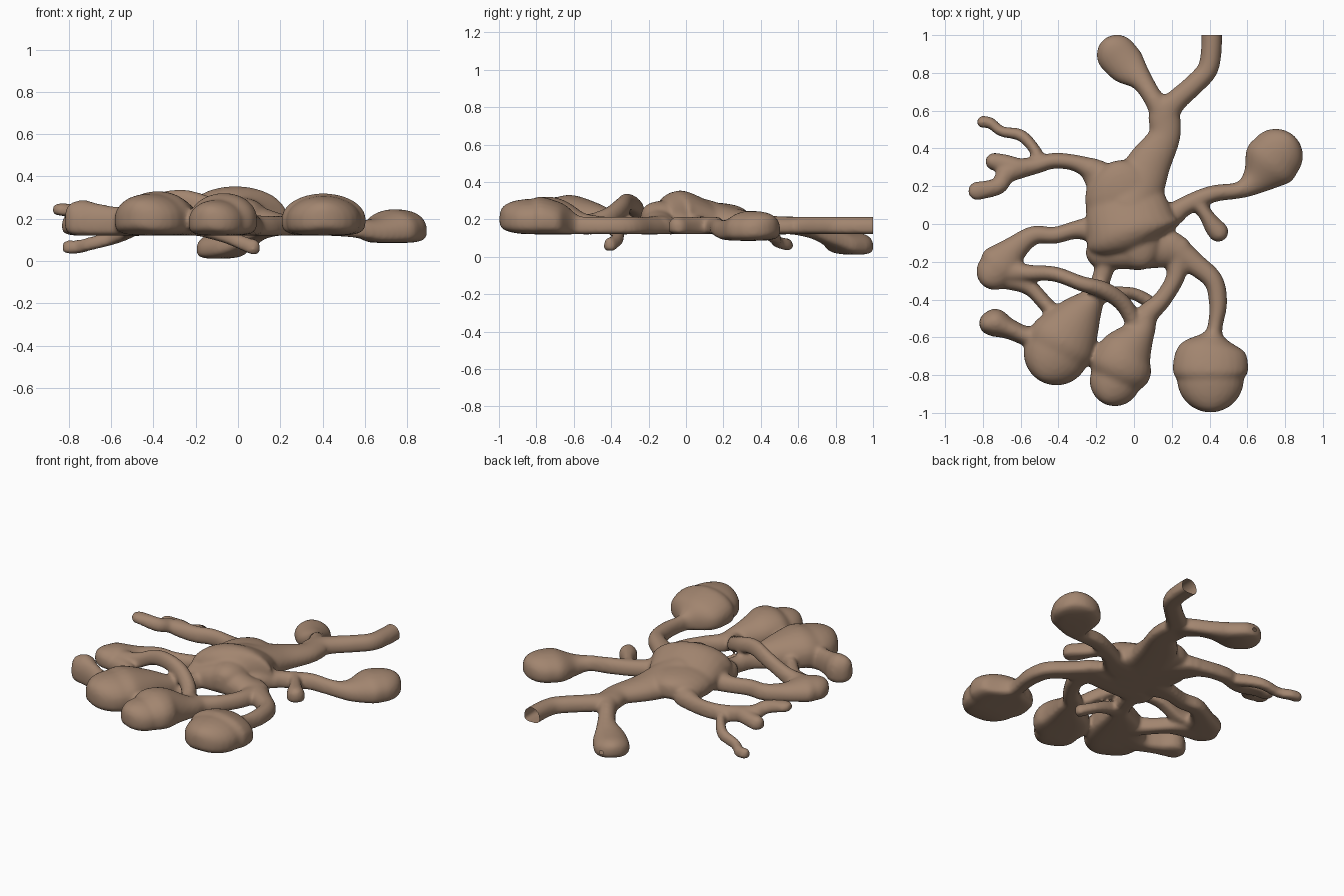
import bpy, bmesh, math
from mathutils import Vector

bm = bmesh.new()
N = 24


def spline(pts, steps=6):
    """Catmull-Rom through (x, y, z_bottom, z_top, half_width) points."""
    out = []
    for i in range(len(pts) - 1):
        a, b, c, d = (pts[max(0, i - 1)], pts[i], pts[i + 1], pts[min(len(pts) - 1, i + 2)])
        for s in range(steps):
            t = s / steps
            out.append([0.5 * (2 * q + (r - p) * t + (2 * p - 5 * q + 4 * r - u) * t * t
                               + (3 * q - p - 3 * r + u) * t ** 3)
                        for p, q, r, u in zip(a, b, c, d)])
    return out + [list(pts[-1])]


def section(p, side, scale_w=1, scale_h=1):
    """D-shaped ring: domed top, flattened underside."""
    x, y, zb, zt, w = p
    mid = zb + 0.4 * (zt - zb)
    ring = []
    for k in range(N):
        a = 2 * math.pi * k / N
        c, s = math.cos(a), math.sin(a)
        if s < 0:
            c = math.copysign(abs(c) ** 0.5, c)
            h = -abs(s) ** 0.5 * (mid - zb)
        else:
            h = s * (zt - mid)
        o = side * (c * w * scale_w)
        ring.append(bm.verts.new((x + o.x, y + o.y, mid + h * scale_h)))
    return ring


def limb(*pts):
    """Loft of D-sections along a path, with rounded ends."""
    path = spline(pts)
    n = len(path)
    dirs = []
    for i in range(n):
        a, b = path[max(0, i - 1)], path[min(n - 1, i + 1)]
        dirs.append(Vector((b[0] - a[0], b[1] - a[1], 0)).normalized())

    def cap(i, sign):
        p, d, rings = path[i], dirs[i], []
        for k in range(1, 7):
            t = math.radians(14 * k)
            q = list(p)
            q[0] += sign * d.x * p[4] * math.sin(t)
            q[1] += sign * d.y * p[4] * math.sin(t)
            rings.append(section(q, Vector((d.y, -d.x, 0)), math.cos(t), math.cos(t) ** 0.55))
        return rings
    rings = cap(0, -1)[::-1]
    rings += [section(p, Vector((d.y, -d.x, 0))) for p, d in zip(path, dirs)]
    rings += cap(n - 1, 1)
    for r0, r1 in zip(rings, rings[1:]):
        for k in range(N):
            j = (k + 1) % N
            bm.faces.new((r0[k], r0[j], r1[j], r1[k]))
    bm.faces.new(rings[0][::-1])
    bm.faces.new(rings[-1])


B, T = 0.12, 0.215   # usual underside and top of the limbs

# central body, with spread corners
limb((-.05, .13, B, .29, .21), (-.02, 0, B, .35, .235), (0, -.07, B, .345, .245), (.02, -.12, B, .30, .125))
limb((-.17, -.15, B, .24, .085), (0, -.15, B, .28, .09), (.22, -.14, B, .22, .085))
limb((0, 0, B, .33, .15), (.13, .02, B, .26, .10), (.22, .06, B, .22, .06))
limb((-.05, .1, B, .30, .12), (-.19, .25, B, .23, .08), (-.22, .29, B, .22, .06))

# rear trunk and the open-ended limb
limb((-.01, .1, B, .31, .15), (.07, .3, B, .25, .12), (.16, .46, B, .22, .085), (.165, .58, B, T, .085),
     (.22, .65, B, T, .06), (.32, .74, B, T, .055), (.39, .82, B, T, .055), (.41, .93, B, T, .055),
     (.41, 1.06, B, T, .055))
# low rear lobe
limb((.16, .58, B, T, .075), (.1, .67, .10, .2, .052), (.04, .76, .06, .165, .06),
     (-.03, .83, .02, .14, .1), (-.09, .895, .01, .13, .108))

# right lobe and its side knob
limb((.18, .04, B, .22, .055), (.3, .11, B, T, .05), (.42, .16, B, T, .045), (.56, .18, .11, .2, .045),
     (.64, .23, .09, .2, .08), (.71, .31, .085, .24, .145), (.75, .36, .085, .245, .145))
limb((.33, .12, B, T, .04), (.38, .05, B, T, .038), (.42, -.01, B, .215, .05), (.445, -.04, B, .215, .055))

# front right lobe
limb((.2, -.12, B, .22, .08), (.32, -.21, B, T, .06), (.42, -.3, B, T, .052), (.445, -.42, B, T, .048),
     (.43, -.54, B, T, .04), (.42, -.59, B, .23, .06), (.41, -.66, B, .285, .175),
     (.405, -.77, B, .32, .2), (.405, -.82, B, .31, .178))

# front middle lobe
limb((.23, -.16, B, T, .075), (.22, -.28, B, T, .05), (.15, -.4, B, T, .048), (.07, -.48, B, .22, .06),
     (.04, -.56, B, .24, .075), (-.04, -.68, B, .31, .145), (-.075, -.77, B, .32, .165),
     (-.1, -.83, B, .29, .135))

# front left lobe with its stub
limb((-.14, -.17, B, .22, .06), (-.17, -.28, B, .215, .05), (-.21, -.38, B, .24, .06),
     (-.29, -.49, B, .29, .125), (-.37, -.61, B, .33, .18), (-.41, -.68, B, .32, .175))
limb((-.37, -.6, B, .31, .14), (-.54, -.6, B, .26, .06), (-.65, -.56, B, .27, .053),
     (-.73, -.525, B, .29, .075), (-.755, -.525, B, .285, .065))

# left lobe and its link to the front left lobe
limb((-.18, -.03, B, .24, .09), (-.3, -.03, B, T, .05), (-.42, -.06, B, T, .045), (-.53, -.06, B, T, .05),
     (-.63, -.13, B, .22, .07), (-.7, -.21, B, .245, .115), (-.735, -.25, B, .245, .1))
limb((-.69, -.27, B, .22, .075), (-.56, -.33, B, T, .045), (-.48, -.41, B, .22, .04), (-.4, -.5, B, .24, .045))

# arching bridge from left lobe to front middle lobe
limb((-.68, -.25, .13, .235, .07), (-.56, -.26, .15, .25, .045), (-.42, -.265, .215, .31, .04),
     (-.28, -.315, .245, .34, .04), (-.16, -.35, .22, .315, .045), (-.06, -.42, .17, .265, .045),
     (.0, -.52, .13, .23, .045), (.03, -.6, B, .24, .05))

# drooping twig under the bridge
limb((-.19, -.38, .12, .2, .045), (-.08, -.365, .09, .17, .035), (0, -.37, .06, .13, .033),
     (.07, -.405, .03, .105, .036))

# left rear limb, with a low twig and a forked twig
limb((-.19, .27, B, .23, .07), (-.3, .32, B, T, .045), (-.42, .335, B, T, .042), (-.52, .31, B, .215, .045),
     (-.62, .29, .14, .23, .055), (-.68, .26, .16, .24, .05), (-.72, .2, .18, .26, .045),
     (-.83, .175, .215, .275, .05))
limb((-.62, .3, .14, .23, .05), (-.69, .32, .14, .22, .05), (-.74, .33, .13, .215, .047))
limb((-.5, .33, .12, .2, .04), (-.53, .4, .10, .18, .03), (-.6, .47, .075, .145, .032),
     (-.7, .49, .05, .115, .028), (-.76, .535, .035, .1, .03), (-.8, .54, .035, .1, .033))

bmesh.ops.recalc_face_normals(bm, faces=bm.faces[:])
raw = bpy.data.meshes.new("branching_body")
bm.to_mesh(raw)
bm.free()
obj = bpy.data.objects.new("branching_body", raw)
bpy.context.collection.objects.link(obj)

# fuse the limbs and soften the joins
fuse = obj.modifiers.new("fuse", 'REMESH')
fuse.mode, fuse.voxel_size = 'VOXEL', 0.011
soft = obj.modifiers.new("soften", 'SMOOTH')
soft.factor, soft.iterations = 0.5, 10
fused = bpy.data.meshes.new_from_object(obj.evaluated_get(bpy.context.evaluated_depsgraph_get()))
obj.modifiers.clear()
obj.data = fused

# cut the rear limb open at the boundary
bm = bmesh.new()
bm.from_mesh(fused)
bmesh.ops.bisect_plane(bm, geom=bm.verts[:] + bm.edges[:] + bm.faces[:],
                       plane_co=(0, 1, 0), plane_no=(0, 1, 0), clear_outer=True)
for f in bm.faces:
    f.smooth = True
bm.to_mesh(fused)
bm.free()

clay = bpy.data.materials.new("warm_brown")
clay.diffuse_color = (0.36, 0.235, 0.16, 1)
fused.materials.clear()
fused.materials.append(clay)
